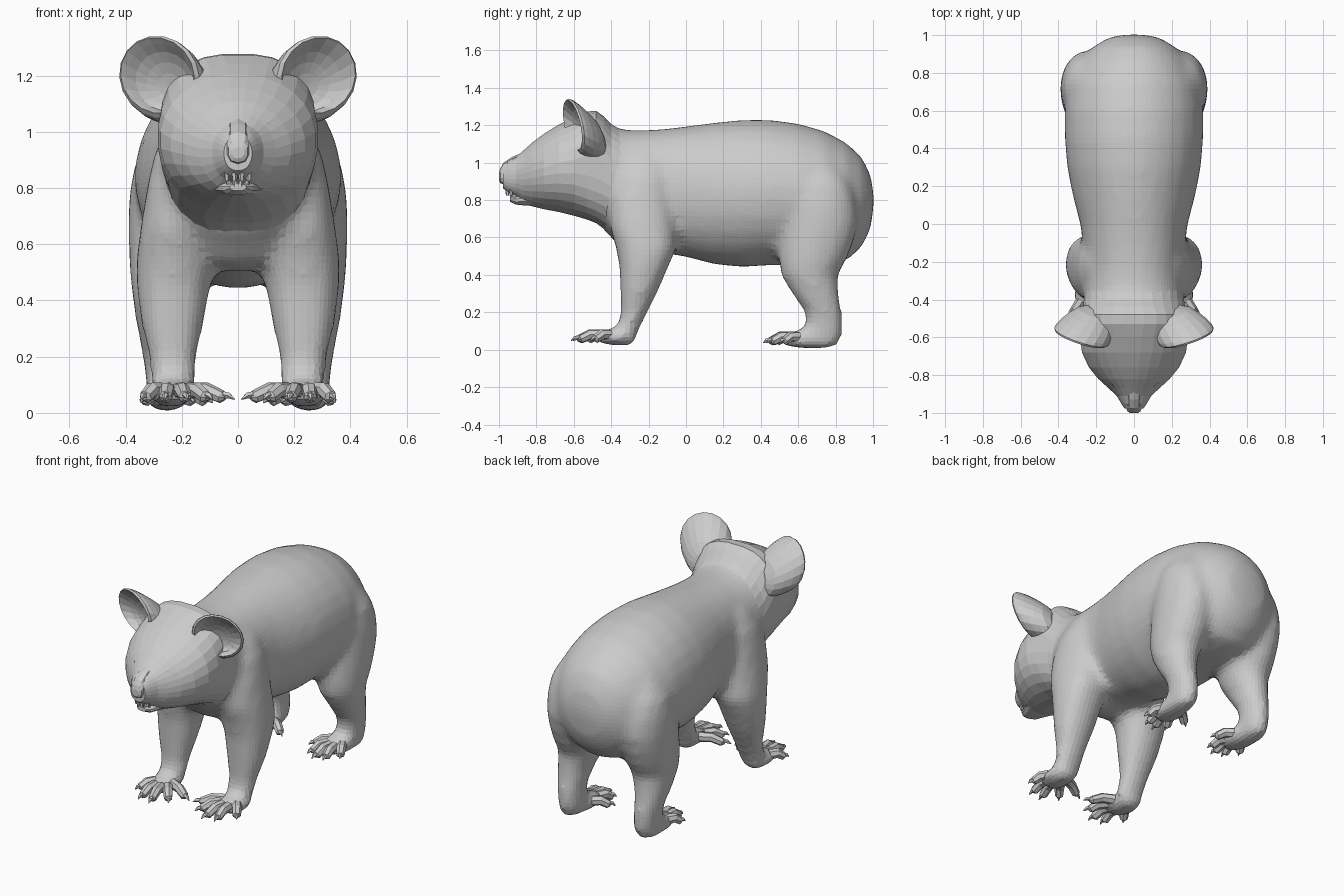
import bpy, bmesh
from math import sin, cos, pi
from mathutils import Vector


def power(v, n):
    return (1 if v >= 0 else -1) * abs(v) ** (2 / n)


def slice_y(y, x0, x1, z0, z1, n=2.0, sides=28):
    """Superellipse ring standing across the y axis."""
    ring = []
    for i in range(sides):
        a = 2 * pi * (i + .5) / sides
        ring.append(Vector(((x0 + x1) / 2 + (x1 - x0) / 2 * power(cos(a), n), y,
                            (z0 + z1) / 2 + (z1 - z0) / 2 * power(sin(a), n))))
    return ring


def slice_z(z, y0, y1, x0, x1, n=2.2, sides=18):
    """Superellipse ring lying flat at height z."""
    return [Vector((p.x, p.z, z)) for p in slice_y(0, x0, x1, y0, y1, n, sides)]


def tube_rings(points, radii, sides=7, flat=1.0):
    """Rings along a path, for toes, claws and teeth."""
    pts = [Vector(p) for p in points]
    rings = []
    for i, p in enumerate(pts):
        d = pts[min(i + 1, len(pts) - 1)] - pts[max(i - 1, 0)]
        q = d.to_track_quat('Z', 'Y')
        rings.append([p + q @ Vector((radii[i] * cos(2 * pi * k / sides),
                                      radii[i] * flat * sin(2 * pi * k / sides), 0))
                      for k in range(sides)])
    return rings


def both_sides(lofts):
    return lofts + [[[Vector((-p.x, p.y, p.z)) for p in r] for r in rings] for rings in lofts]


def build(name, lofts, mirror=False):
    """One object from one or more capped lofts."""
    bm = bmesh.new()
    for rings in both_sides(lofts) if mirror else lofts:
        vs = [[bm.verts.new(p) for p in r] for r in rings]
        n = len(vs[0])
        for a, b in zip(vs, vs[1:]):
            for i in range(n):
                bm.faces.new((a[i], a[(i + 1) % n], b[(i + 1) % n], b[i]))
        bm.faces.new(vs[0])
        bm.faces.new(vs[-1])
    bmesh.ops.recalc_face_normals(bm, faces=bm.faces)
    me = bpy.data.meshes.new(name)
    bm.to_mesh(me)
    bm.free()
    ob = bpy.data.objects.new(name, me)
    bpy.context.collection.objects.link(ob)
    return ob


# Torso: y, bottom, top, half width, squareness
torso = [(1.003, .76, .84, .06, 2), (.985, .64, .94, .14, 2), (.94, .55, 1.03, .215, 2),
         (.86, .475, 1.105, .295, 2), (.74, .455, 1.17, .35, 2), (.6, .45, 1.21, .368, 2),
         (.45, .45, 1.23, .367, 2), (.3, .44, 1.23, .355, 2), (.15, .455, 1.215, .325, 2),
         (0, .495, 1.195, .285, 2.1), (-.12, .515, 1.18, .268, 2.2), (-.25, .50, 1.173, .266, 2.2),
         (-.34, .53, 1.178, .27, 2.2), (-.40, .60, 1.20, .266, 2.2), (-.46, .66, 1.22, .25, 2.2)]

# Legs: height, front, back, inner, outer
front_leg = [(1.1, -.27, -.17, .12, .17), (1.02, -.32, -.115, .11, .25), (.92, -.37, -.09, .10, .30),
             (.8, -.41, -.073, .09, .325), (.66, -.41, -.058, .08, .348), (.54, -.375, -.05, .08, .364),
             (.45, -.358, -.09, .097, .363), (.3, -.352, -.155, .125, .343), (.2, -.35, -.205, .147, .315),
             (.12, -.365, -.245, .15, .313), (.06, -.38, -.275, .155, .313), (.03, -.36, -.285, .18, .29)]
hind_leg = [(1.05, .62, .74, .15, .23), (.96, .58, .83, .15, .325), (.88, .555, .88, .14, .37),
            (.78, .53, .91, .12, .388), (.68, .515, .92, .11, .392), (.58, .5, .9, .10, .39),
            (.48, .494, .86, .105, .385), (.4, .505, .812, .125, .375), (.3, .565, .817, .165, .36),
            (.2, .635, .835, .185, .34), (.12, .64, .84, .185, .33), (.06, .64, .835, .187, .325),
            (.02, .68, .8, .21, .30)]

# Soles: y, inner, outer, bottom, top
front_sole = [(-.265, .20, .28, .03, .09), (-.33, .165, .315, .018, .125), (-.40, .145, .32, .024, .115),
              (-.45, .155, .31, .03, .1), (-.49, .19, .28, .045, .08)]
hind_sole = [(.825, .22, .30, .03, .10), (.76, .195, .325, .003, .13), (.66, .175, .33, .003, .125),
             (.58, .165, .325, .01, .1), (.52, .20, .30, .025, .075)]

# Torso, legs and soles fused into one skin
skin = build("torso_and_legs",
             [[slice_y(y, -w, w, b, t, n) for y, b, t, w, n in torso]]
             + both_sides([[slice_z(*r) for r in front_leg], [slice_z(*r, 2.0) for r in hind_leg],
                           [slice_y(*r, 2.4, 12) for r in front_sole],
                           [slice_y(*r, 2.4, 12) for r in hind_sole]]))
fuse = skin.modifiers.new("fuse", 'REMESH')
fuse.mode = 'VOXEL'
fuse.voxel_size = .026
relax = skin.modifiers.new("relax", 'SMOOTH')
relax.factor = .5
relax.iterations = 8

# Head and neck: y, bottom, top, half width, squareness
head = [(-.29, .62, 1.15, .24, 2.2), (-.35, .60, 1.178, .262, 2.2), (-.40, .615, 1.208, .267, 2.2),
        (-.44, .645, 1.25, .27, 2.4), (-.48, .675, 1.278, .274, 2.7), (-.53, .695, 1.275, .28, 2.6),
        (-.6, .715, 1.245, .287, 2.2), (-.68, .735, 1.205, .277, 2.1), (-.76, .75, 1.155, .24, 2),
        (-.82, .765, 1.11, .19, 2), (-.87, .785, 1.065, .135, 2), (-.91, .82, 1.03, .092, 2.2),
        (-.95, .84, 1.01, .068, 2.2), (-.978, .862, .985, .05, 2.2)]
build("head", [[slice_y(y, -w, w, b, t, n) for y, b, t, w, n in head]])

# Nose pad and lower jaw
build("nose", [[slice_y(y, -w, w, b, t, 2.4, 10) for y, b, t, w in
                [(-.86, .96, 1.06, .04), (-.93, .92, 1.03, .043), (-.975, .885, 1.0, .042),
                 (-.993, .89, .97, .036), (-1.0, .905, .945, .022)]]])
build("lower_jaw", [[slice_y(y, -w, w, b, t, 2.3, 12) for y, b, t, w in
                     [(-.78, .765, .86, .12), (-.86, .77, .835, .075),
                      (-.91, .775, .82, .055), (-.94, .79, .815, .03)]]])

# Teeth: upper and lower rows
teeth = []
for x, y in ((.012, -.955), (.038, -.935)):
    teeth.append(tube_rings([(x, y, .86), (x, y, .825)], [.013, .008], 5))
    teeth.append(tube_rings([(x * .85, y + .025, .80), (x * .85, y + .02, .832)], [.011, .007], 5))
build("teeth", teeth, True)

# Eyes: shallow angular lid with a ball sunk inside
eye = Vector((.115, -.848, 1.02))
look = Vector((.55, -.8, .25)).normalized()
build("eye", [tube_rings([eye - look * .02, eye + look * .002, eye + look * .007, eye - look * .004],
                         [.034, .03, .022, .018], 8, .7),
              tube_rings([eye - look * .015, eye, eye + look * .005], [.019, .015, .006], 8)], True)

# Ears: thick cupped shells; t runs from the rim back toward the root
rim = Vector((.28, -.597, 1.195))
root = Vector((-.085, .125, -.07))
q = Vector((.3, -.9, -.2)).to_track_quat('Z', 'Y')
cup = [(.07, 1.15), (.108, .98), (.13, .7), (.146, .4), (.152, .15), (.15, 0), (.138, -.08),
       (.125, .04), (.108, .22), (.08, .36), (.045, .45), (.01, .48)]
build("ear", [[[rim + root * t + q @ Vector((r * cos(2 * pi * k / 18), r * sin(2 * pi * k / 18), 0))
                for k in range(18)] for r, t in cup]], True)


# Toes: five per foot, each with a claw
def toes(name, paths, z):
    lofts = []
    for bx, by, tx, ty in paths:
        b, t = Vector((bx, by, z + .02)), Vector((tx, ty, z - .012))
        k = b.lerp(t, .4) + Vector((0, 0, .014))
        e = b.lerp(t, .72)
        lofts.append(tube_rings([b, k, e, b.lerp(t, .8)], [.03, .028, .024, .01]))
        lofts.append(tube_rings([e + Vector((0, 0, .008)), b.lerp(t, .88) + Vector((0, 0, .01)), t],
                                [.014, .011, .002], 5))
    build(name, lofts, True)


toes("front_toes", [(.18, -.38, .012, -.46), (.18, -.43, .09, -.55), (.21, -.45, .18, -.615),
                    (.25, -.45, .26, -.605), (.28, -.41, .347, -.51)], .06)
toes("hind_toes", [(.2, .64, .09, .56), (.205, .57, .155, .455), (.235, .56, .215, .412),
                   (.265, .56, .28, .43), (.29, .6, .345, .5)], .048)
